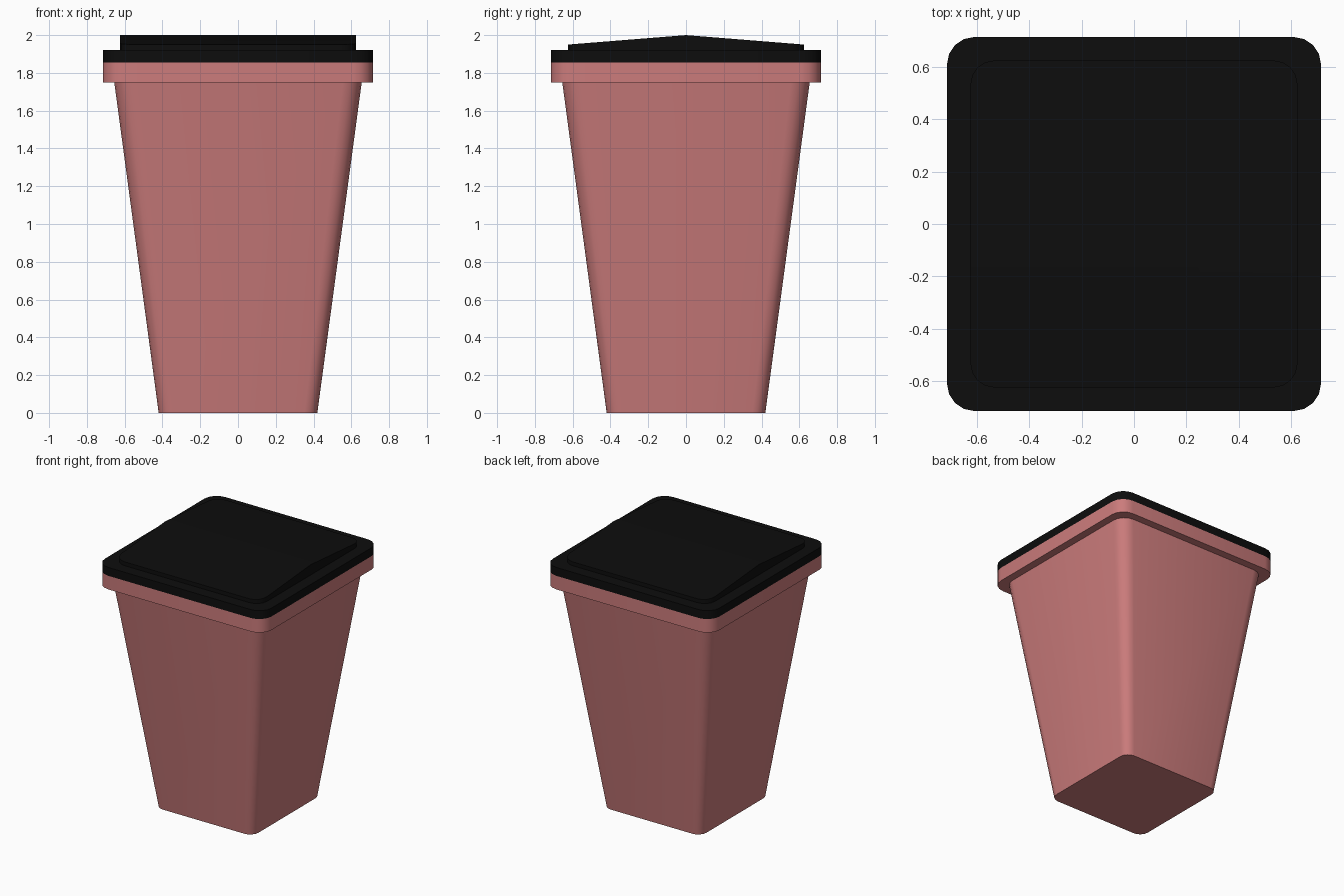
import bpy, bmesh, math

if "Cube" in bpy.data.objects:
    bpy.data.objects.remove(bpy.data.objects["Cube"])

SEG = 4  # segments per rounded corner


def material(name, rgb):
    m = bpy.data.materials.new(name)
    m.diffuse_color = (*rgb, 1)
    m.use_nodes = True
    m.node_tree.nodes["Principled BSDF"].inputs["Base Color"].default_value = m.diffuse_color
    return m


pink = material("pink_plastic", (0.6, 0.2, 0.2))
black = material("black_plastic", (0.004, 0.004, 0.004))


def outline(half, radius):
    """Rounded square, with an extra point where each side crosses y = 0."""
    pts = [(half, 0)]
    for q in range(4):
        a0 = q * math.pi / 2
        cx = (half - radius) * (1 if q in (0, 3) else -1)
        cy = (half - radius) * (1 if q < 2 else -1)
        for i in range(SEG + 1):
            a = a0 + i / SEG * math.pi / 2
            pts.append((cx + radius * math.cos(a), cy + radius * math.sin(a)))
        if q == 1:
            pts.append((-half, 0))
    return pts


def loft(name, sections, mat, peak=0.0):
    """Closed solid through (z, half width, corner radius) sections.
    peak raises the top into a ridge along x."""
    bm = bmesh.new()
    rings = []
    for k, (z, half, radius) in enumerate(sections):
        top = k == len(sections) - 1
        rings.append([bm.verts.new((x, y, z + (peak * (1 - abs(y) / half) if top else 0)))
                      for x, y in outline(half, radius)])
    n = len(rings[0])
    for a, b in zip(rings, rings[1:]):
        for i in range(n):
            j = (i + 1) % n
            bm.faces.new((a[i], a[j], b[j], b[i]))
    bm.faces.new(rings[0][::-1])
    # top is split along the ridge into two flat halves
    t, h = rings[-1], n // 2
    bm.faces.new(t[:h + 1])
    bm.faces.new(t[h:] + t[:1])
    bmesh.ops.recalc_face_normals(bm, faces=bm.faces)
    me = bpy.data.meshes.new(name)
    bm.to_mesh(me)
    bm.free()
    me.materials.append(mat)
    ob = bpy.data.objects.new(name, me)
    bpy.context.collection.objects.link(ob)
    bpy.context.view_layer.objects.active = ob
    bpy.ops.object.select_all(action='DESELECT')
    ob.select_set(True)
    bpy.ops.object.shade_smooth_by_angle(angle=math.radians(30))
    return ob


# Tapered bin body
loft("bin_body", [(0, 0.42, 0.07), (1.75, 0.655, 0.1)], pink)
# Overhanging rim
loft("bin_rim", [(1.75, 0.715, 0.105), (1.855, 0.715, 0.105)], pink)
# Lid edge and raised, ridged lid panel
loft("lid_edge", [(1.855, 0.715, 0.105), (1.92, 0.715, 0.105)], black)
loft("lid_panel", [(1.92, 0.625, 0.09), (1.95, 0.625, 0.09)], black, peak=0.05)
